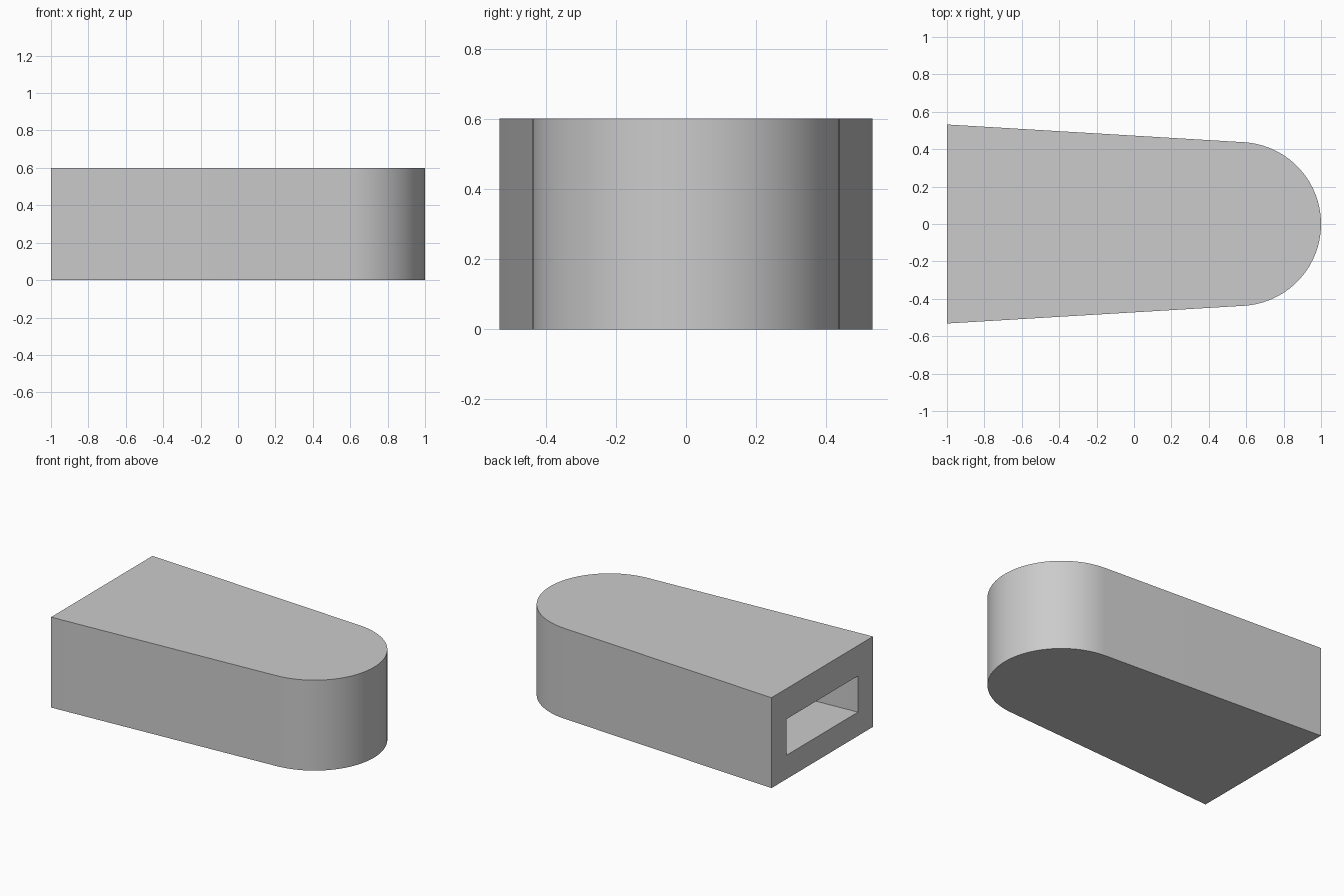
import bpy, bmesh, math

cube = bpy.data.objects.get("Cube")
if cube:
    bpy.data.objects.remove(cube, do_unlink=True)

HEIGHT = 0.6
END_X = -1.0
END_HALF = 0.532          # half width at the open end
NOSE_R = 0.438
NOSE_X = 1.0 - NOSE_R     # centre of the rounded nose
WALL = 0.157
FLOOR, CEILING = 0.158, 0.398
STEPS = 40

grey = bpy.data.materials.new("plain_grey")
grey.use_nodes = True
colour = (0.6, 0.6, 0.6, 1.0)
grey.diffuse_color = colour
grey.node_tree.nodes["Principled BSDF"].inputs["Base Color"].default_value = colour


def outline(half, radius):
    """Tapered sides running tangentially into a round nose."""
    taper = math.atan((half - radius) / (NOSE_X - END_X))
    start = math.pi / 2 - taper
    points = [(END_X, -half)]
    for i in range(STEPS + 1):
        a = -start + 2 * start * i / STEPS
        points.append((NOSE_X + radius * math.cos(a), radius * math.sin(a)))
    return points + [(END_X, half)]


def add_ring(bm, points, z):
    return [bm.verts.new((x, y, z)) for x, y in points]


bm = bmesh.new()
outer = outline(END_HALF, NOSE_R)
inner = outline(END_HALF - WALL, NOSE_R - WALL)
rings = []

# Outer body and the cavity, each with walls, a floor and a ceiling
for points, low, high in ((outer, 0, HEIGHT), (inner, FLOOR, CEILING)):
    bottom, top = add_ring(bm, points, low), add_ring(bm, points, high)
    cavity = points is inner
    faces = [list(reversed(bottom)), top]
    faces += [[bottom[i], bottom[i + 1], top[i + 1], top[i]]
              for i in range(len(points) - 1)]
    for face in faces:
        bm.faces.new(reversed(face) if cavity else face)
    rings.append([bottom[0], bottom[-1], top[-1], top[0]])

# Flat frame around the mouth of the cavity
rim, mouth = rings
for i in range(4):
    j = (i + 1) % 4
    bm.faces.new((rim[j], rim[i], mouth[i], mouth[j]))

bmesh.ops.recalc_face_normals(bm, faces=bm.faces)
mesh = bpy.data.meshes.new("hollow_body")
bm.to_mesh(mesh)
bm.free()
mesh.materials.append(grey)
body = bpy.data.objects.new("hollow_body", mesh)
bpy.context.collection.objects.link(body)

# Smooth nose, sharp rims
bpy.ops.object.select_all(action="DESELECT")
body.select_set(True)
bpy.context.view_layer.objects.active = body
bpy.ops.object.shade_smooth_by_angle(angle=math.radians(30))
